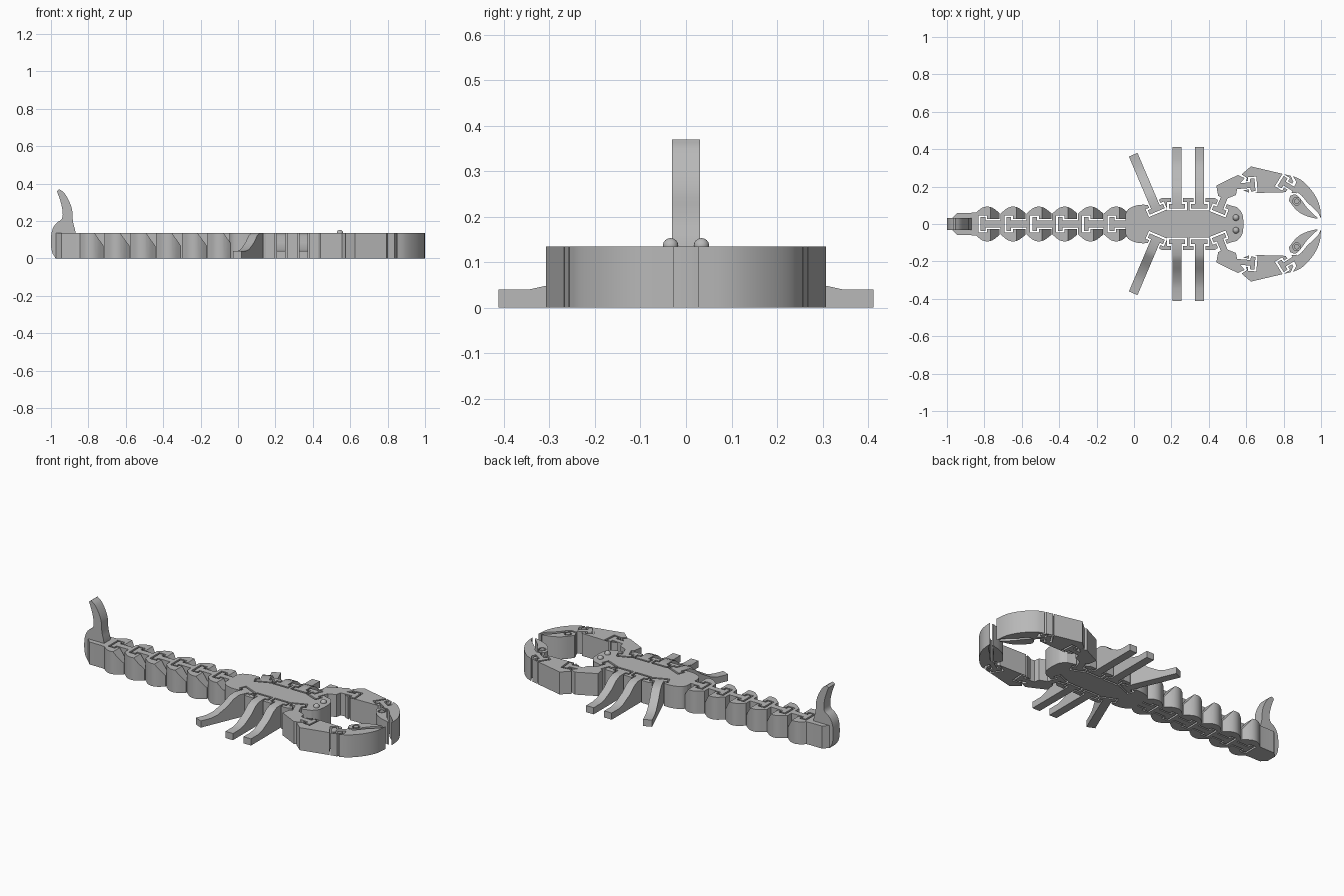
import bpy, bmesh, math
from mathutils import Matrix, Vector

if "Cube" in bpy.data.objects:
    bpy.data.objects.remove(bpy.data.objects["Cube"], do_unlink=True)

H = 0.135
grey = bpy.data.materials.new("light_grey")
grey.use_nodes = True
grey.diffuse_color = (0.48, 0.48, 0.48, 1)
grey.node_tree.nodes["Principled BSDF"].inputs["Base Color"].default_value = (0.48, 0.48, 0.48, 1)


def finish(bm, name):
    bmesh.ops.recalc_face_normals(bm, faces=bm.faces)
    mesh = bpy.data.meshes.new(name)
    bm.to_mesh(mesh)
    bm.free()
    mesh.materials.append(grey)
    ob = bpy.data.objects.new(name, mesh)
    bpy.context.collection.objects.link(ob)
    return ob


def extrude(bm, pts, vec):
    """Closed prism from a loop of 3D points."""
    face = bm.faces.new([bm.verts.new(p) for p in pts])
    new = bmesh.ops.extrude_face_region(bm, geom=[face])["geom"]
    bmesh.ops.translate(bm, vec=vec, verts=[v for v in new if isinstance(v, bmesh.types.BMVert)])


def slab(name, pts, side=1, z0=0.0, z1=H):
    """Plan outline raised into a slab, optionally on the other side."""
    bm = bmesh.new()
    extrude(bm, [(x, y * side, z0) for x, y in pts], (0, 0, z1 - z0))
    return finish(bm, name)


def upright(name, pts, half, place=Matrix()):
    """Side profile widened equally both ways."""
    bm = bmesh.new()
    extrude(bm, [(x, -half, z) for x, z in pts], (0, 2 * half, 0))
    bm.transform(place)
    return finish(bm, name)


def rounded(pts, times=2):
    """Corner cutting along an open path, keeping its ends."""
    for _ in range(times):
        out = [pts[0]]
        for a, b in zip(pts, pts[1:]):
            a, b = Vector(a), Vector(b)
            out += [tuple(a.lerp(b, 0.25)), tuple(a.lerp(b, 0.75))]
        pts = out + [pts[-1]]
    return pts


def both(half):
    return half + [(x, -y) for x, y in reversed(half) if y > 0]


def carve(host, cutters):
    for c in cutters:
        m = host.modifiers.new("cut", "BOOLEAN")
        m.operation, m.solver, m.object = "DIFFERENCE", "EXACT", c
    dg = bpy.context.evaluated_depsgraph_get()
    mesh = bpy.data.meshes.new_from_object(host.evaluated_get(dg))
    host.modifiers.clear()
    host.data = mesh
    for c in cutters:
        bpy.data.objects.remove(c, do_unlink=True)


def placed(pts, at, angle):
    c, s = math.cos(angle), math.sin(angle)
    return [(at[0] + x * c - y * s, at[1] + x * s + y * c) for x, y in pts]


def tee(back, bar, end, bar_half, neck_half):
    return both([(back, bar_half), (bar, bar_half), (bar, neck_half), (end, neck_half)])


def socket(at, angle, side=1, neck=0.018, reach=0.08):
    """Cutter for a T-shaped pocket."""
    pts = tee(-0.068, -0.022, reach, neck + 0.028, neck + 0.008)
    return slab("cutter", placed(pts, at, angle), side, -0.05, 0.3)


def link(name, at, angle, side=1, neck=0.018, reach=0.07):
    """Loose T-bar that sits inside a pocket."""
    pts = tee(-0.057, -0.032, reach, neck + 0.019, neck)
    return slab(name, placed(pts, at, angle), side)


# Tail: a narrow end piece and five scale segments, each hooked to the next
PITCH = 0.138
for i in range(6):
    front = -0.718 + PITCH * i
    rear = front - PITCH + 0.004
    if i == 0:
        start = [(-0.975, 0.03), (-0.945, 0.06), (-0.87, 0.06)]
    else:
        start = [(rear, 0.055)]
    arc = rounded([(rear + 0.008, 0.062), (rear + 0.045, 0.093),
                   (rear + 0.09, 0.093), (front, 0.058)])
    seg = slab("tail_end" if i == 0 else f"tail_segment_{i}", both(start + arc))
    wedge = upright("cutter", [(front - 0.05, H + 0.001), (front + 0.001, 0.065),
                               (front + 0.03, 0.065), (front + 0.03, 0.3),
                               (front - 0.05, 0.3)], 0.2)
    carve(seg, [wedge, socket((front - 0.045, 0), 0)])
    link(f"tail_link_{i + 1}", (front - 0.045, 0), 0)

# Stinger: curved barb rising from the tail end
rise = rounded([(-0.975, 0), (-1.0, 0.04), (-1.0, 0.14), (-0.975, 0.19),
                (-0.935, 0.21), (-0.94, 0.28), (-0.968, 0.36)])
fall = rounded([(-0.955, 0.37), (-0.925, 0.35), (-0.885, 0.27), (-0.885, 0.2),
                (-0.865, H), (-0.865, 0)])
upright("stinger", rise + fall, 0.031)

# Body plate with rounded head
edge = rounded([(-0.045, 0.055), (-0.03, 0.085), (0.03, 0.105), (0.09, 0.1)])
edge += [(0.15, 0.14), (0.43, 0.14), (0.46, 0.12), (0.52, 0.098)]
edge += rounded([(0.55, 0.09), (0.58, 0.06), (0.585, 0.015)])
body = slab("body", both(edge))

legs = [("rear_leg", (0.102, 0.12), math.radians(113)),
        ("middle_leg", (0.23, 0.14), math.radians(90)),
        ("front_leg", (0.35, 0.14), math.radians(90))]
shoulder = ((0.472, 0.115), math.radians(68))
cuts = []
for side in (1, -1):
    cuts += [socket(at, ang, side, 0.025) for _, at, ang in legs]
    cuts.append(socket(*shoulder, side))
for c in cuts:
    carve(body, [c])

leg_profile = [(-0.04, 0), (0.272, 0), (0.272, 0.04), (0.205, 0.04), (0.165, 0.049),
               (0.10, 0.085), (0.06, 0.12), (0.025, H), (-0.04, H)]

for side, tag in ((1, "left"), (-1, "right")):
    # Walking legs hooked into the body
    for name, at, ang in legs:
        place = Matrix.Translation((at[0], at[1] * side, 0)) @ Matrix.Rotation(ang * side, 4, "Z")
        upright(f"{tag}_{name}", leg_profile, 0.025, place)
        link(f"{tag}_{name}_hook", at, ang, side, 0.025, 0.0)

    # Upper arm
    slab(f"{tag}_upper_arm", [(0.44, 0.205), (0.555, 0.262), (0.592, 0.245), (0.555, 0.205),
                              (0.545, 0.155), (0.495, 0.135), (0.45, 0.15)], side)
    link(f"{tag}_shoulder_link", *shoulder, side)

    # Forearm, pocketed at both ends
    forearm = slab(f"{tag}_forearm", [(0.575, 0.265), (0.625, 0.308), (0.838, 0.258),
                                      (0.852, 0.225), (0.81, 0.17), (0.62, 0.165),
                                      (0.575, 0.185), (0.605, 0.245)], side)
    elbow = ((0.59, 0.205), math.radians(185))
    wrist = ((0.832, 0.2), math.radians(-32))
    carve(forearm, [socket(*elbow, side, 0.015)])
    carve(forearm, [socket(*wrist, side, 0.012)])
    link(f"{tag}_elbow_link", *elbow, side, 0.015, 0.045)
    link(f"{tag}_wrist_link", *wrist, side, 0.012, 0.05)

    # Outer claw
    outer = rounded([(0.85, 0.256), (0.90, 0.235), (0.96, 0.17), (0.995, 0.1), (1.0, 0.028)])
    inner = rounded([(0.985, 0.06), (0.955, 0.09), (0.925, 0.115), (0.9, 0.15), (0.875, 0.168)])
    slab(f"{tag}_outer_claw", outer + inner + [(0.842, 0.165), (0.868, 0.225)], side)

    # Inner finger with a pivot pin
    finger = slab(f"{tag}_claw_finger",
                  rounded([(0.835, 0.15), (0.865, 0.162), (0.895, 0.13), (0.925, 0.085), (0.982, 0.032)])
                  + rounded([(0.975, 0.028), (0.91, 0.045), (0.865, 0.075), (0.828, 0.125)]), side)
    ring = [(math.cos(k * math.tau / 24), math.sin(k * math.tau / 24)) for k in range(24)]
    carve(finger, [slab("cutter", [(0.87 + 0.021 * x, 0.122 + 0.021 * y) for x, y in ring],
                        side, 0.12, 0.3)])
    slab(f"{tag}_claw_pin", [(0.87 + 0.014 * x, 0.122 + 0.014 * y) for x, y in ring], side, 0.05)

    # Eye
    bm = bmesh.new()
    bmesh.ops.create_uvsphere(bm, u_segments=20, v_segments=12, radius=0.017)
    bm.transform(Matrix.Translation((0.545, 0.034 * side, H + 0.001)))
    finish(bm, f"{tag}_eye")

# Smooth the curved walls while keeping the edges crisp
bpy.ops.object.select_all(action="DESELECT")
for ob in bpy.context.collection.objects:
    if ob.type == "MESH" and grey.name in ob.data.materials:
        ob.select_set(True)
        bpy.context.view_layer.objects.active = ob
bpy.ops.object.shade_smooth_by_angle(angle=math.radians(30))
